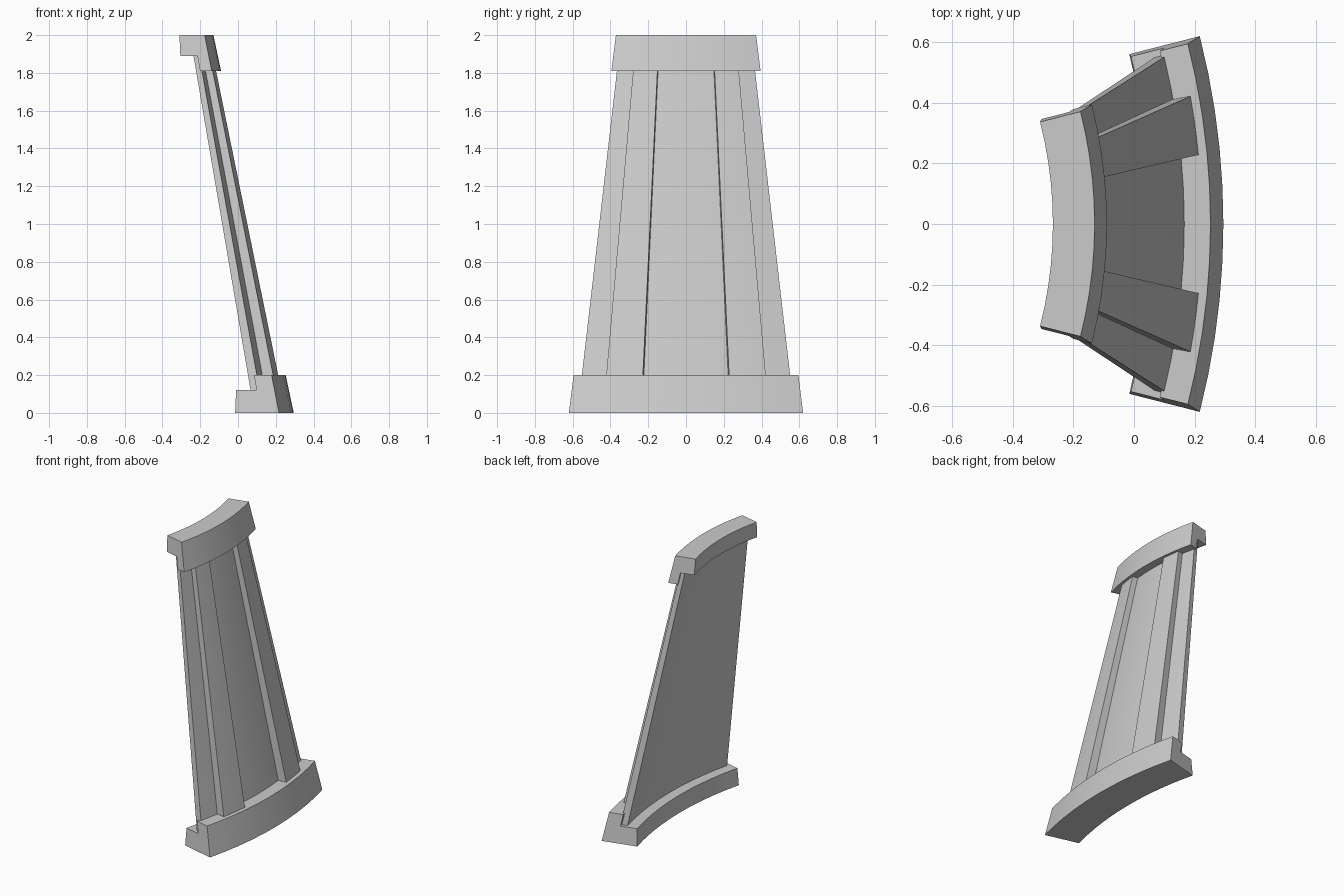
import bpy, bmesh, math

cube = bpy.data.objects.get("Cube")
if cube:
    bpy.data.objects.remove(cube, do_unlink=True)

HALF_ANGLE = 0.25      # half of the arc covered by the rails
BASE_RADIUS = 2.506

# One flat grey for everything
grey = bpy.data.materials.new("plain grey")
grey.use_nodes = True
COLOUR = (0.6, 0.6, 0.6, 1)
grey.diffuse_color = COLOUR
grey.node_tree.nodes["Principled BSDF"].inputs["Base Color"].default_value = COLOUR


def place(u, depth, z):
    """Point on the leaning, tapering arc; depth runs inward and shrinks with height."""
    radius = BASE_RADIUS - 0.503 * z
    front = 0.295 - 0.2125 * z
    r = radius - depth * radius / BASE_RADIUS
    a = u * HALF_ANGLE
    return (front - radius + r * math.cos(a), r * math.sin(a), z)


def sweep(name, profile, u0, u1, steps):
    """Sweep a (depth, z) profile along the arc and cap both ends."""
    bm = bmesh.new()
    rings = []
    for i in range(steps + 1):
        u = u0 + (u1 - u0) * i / steps
        rings.append([bm.verts.new(place(u, d, z)) for d, z in profile])
    n = len(profile)
    for a, b in zip(rings, rings[1:]):
        for k in range(n):
            m = (k + 1) % n
            bm.faces.new((a[k], a[m], b[m], b[k]))
    bm.faces.new(rings[0])
    bm.faces.new(rings[-1][::-1])
    bmesh.ops.recalc_face_normals(bm, faces=bm.faces)
    mesh = bpy.data.meshes.new(name)
    bm.to_mesh(mesh)
    bm.free()
    mesh.materials.append(grey)
    obj = bpy.data.objects.new(name, mesh)
    bpy.context.collection.objects.link(obj)
    bpy.ops.object.select_all(action="DESELECT")
    obj.select_set(True)
    bpy.context.view_layer.objects.active = obj
    bpy.ops.object.shade_smooth_by_angle(angle=math.radians(30))
    return obj


def slab(outer, inner, low, high):
    return [(outer, low), (inner, low), (inner, high), (outer, high)]


# Stepped rails: tall outer band with a lower lip toward the inside
sweep("bottom_rail", [(0, 0), (0.24, 0), (0.215, 0.12), (0.10, 0.12),
                      (0.10, 0.2), (0, 0.2)], -1, 1, 10)
sweep("top_rail", [(0, 2), (0.23, 2), (0.25, 1.89), (0.10, 1.89),
                   (0.10, 1.81), (0, 1.81)], -1, 1, 10)

# Recessed panel between the rails
sweep("panel", slab(0.09, 0.14, 0.1, 1.92), -0.96, 0.96, 10)

# Raised tapering ribs on the outer face
for side, name in ((1, "left_rib"), (-1, "right_rib")):
    sweep(name, slab(0.03, 0.095, 0.15, 1.86), side * 0.385, side * 0.714, 3)
